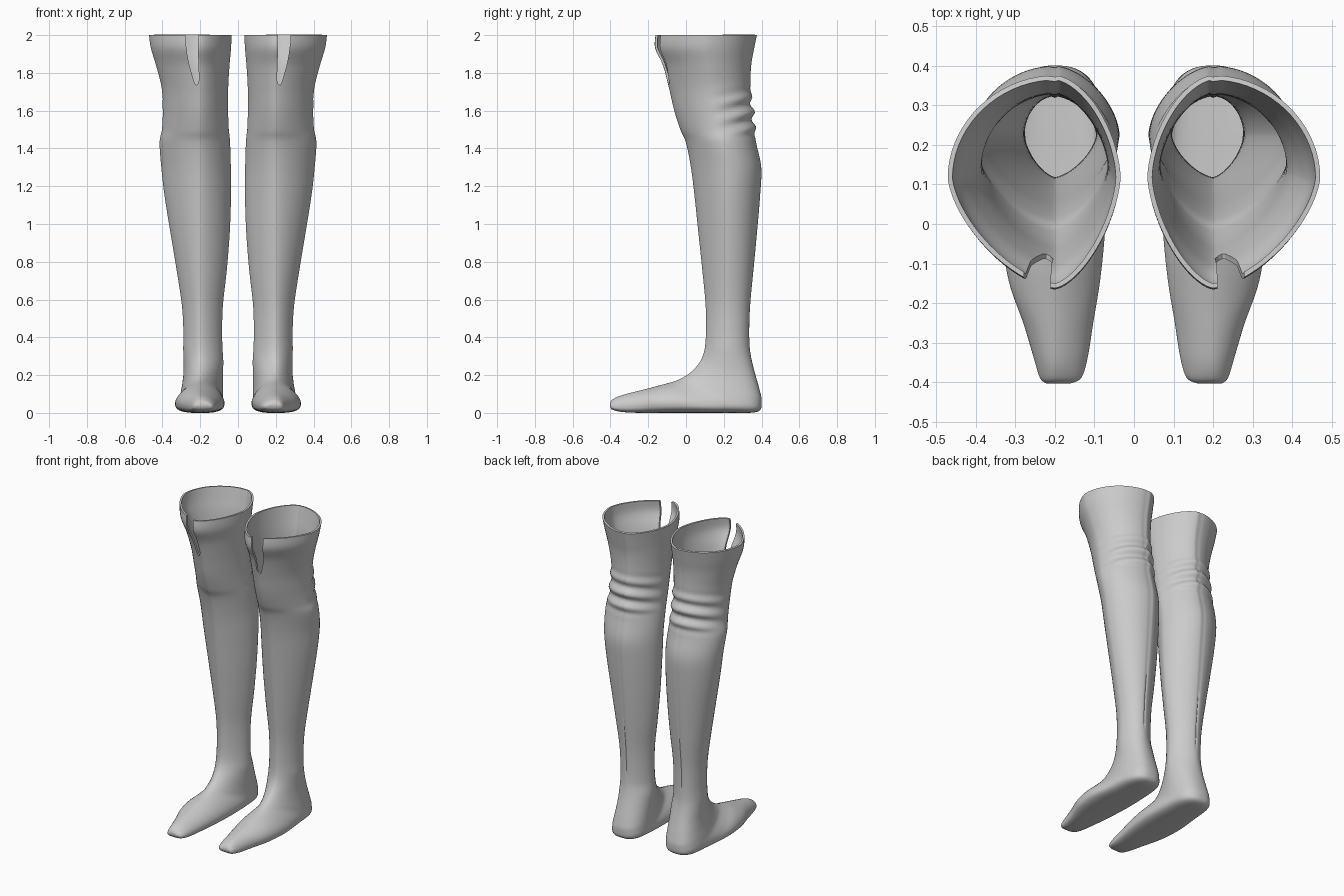
import bpy, bmesh, math

if "Cube" in bpy.data.objects:
    bpy.data.objects.remove(bpy.data.objects["Cube"])

N = 72      # points around each ring
CX = 0.2    # ridge line of the right boot

# shaft rings: z, front y, back y, inner x, outer x
SHAFT = [
    (2.00, -.162, .376, .034, .471), (1.93, -.163, .362, .037, .461),
    (1.84, -.122, .346, .045, .434), (1.72, -.090, .342, .052, .404),
    (1.60, -.062, .354, .053, .398), (1.50, -.030, .364, .048, .403),
    (1.43, .000, .372, .042, .415), (1.30, .026, .399, .038, .406),
    (1.15, .045, .393, .037, .389), (0.95, .066, .376, .044, .357),
    (0.75, .087, .357, .060, .324), (0.57, .104, .340, .080, .297),
    (0.43, .106, .335, .084, .289),
]
# foot rings fan from ankle to toe: top y, top z, bottom y, bottom z, inner x, outer x
FOOT = [
    (.099, .34, .338, .34, .082, .290), (.082, .285, .350, .27, .078, .288),
    (.055, .245, .368, .20, .079, .288), (.025, .215, .389, .125, .080, .294),
    (-.005, .194, .401, .060, .080, .302), (-.035, .178, .378, .006, .078, .310),
    (-.075, .163, .230, .0, .073, .320), (-.135, .147, .060, .0, .073, .333),
    (-.205, .128, -.100, .0, .085, .318), (-.285, .108, -.230, .0, .103, .280),
    (-.350, .090, -.330, .004, .117, .254), (-.390, .070, -.388, .016, .133, .238),
    (-.403, .052, -.403, .034, .160, .222),
]
KEYS = [(f, z, b, z, i, o) for z, f, b, i, o in SHAFT] + FOOT


def smooth_row(k, t):
    """Catmull-Rom blend between key rings."""
    p = [KEYS[min(max(k + j, 0), len(KEYS) - 1)] for j in (-1, 0, 1, 2)]
    return [0.5 * (2 * b + (c - a) * t + (2 * a - 5 * b + 4 * c - d) * t * t
                   + (3 * b - a - 3 * c + d) * t ** 3) for a, b, c, d in zip(*p)]


def ring(bm, row, pos):
    yt, zt, yb, zb, xi, xo = row
    foot = min(max((pos - 13) / 6, 0), 1)
    mid = 0.52 + 0.13 * foot                  # where the ring is widest
    verts = []
    for n in range(N):
        a = 2 * math.pi * n / N
        c, s = math.cos(a), math.sin(a)
        if s < 0:
            p = 1.55 + 0.2 * foot             # soft ridge along the front
        else:
            p = (1.95 if c > 0 else 1.7) * (1 - foot) + 2.9 * foot
        u = math.copysign(abs(c) ** (2 / p), c)
        v = math.copysign(abs(s) ** (2 / p), s)
        x = CX + u * ((xo - CX) if u > 0 else (CX - xi))
        f = mid + v * ((1 - mid) if v > 0 else mid)
        y, z = yt + (yb - yt) * f, zt + (zb - zt) * f
        # creased folds behind the knee
        back = min(max((v + 0.15) / 0.8, 0), 1)
        env = math.exp(-((z - 1.585) / 0.11) ** 4)
        wave = math.cos(2 * math.pi * (z - 1.595 + 0.05 * (1 - v)) / 0.085)
        k = 0.011 * wave * env * back
        y += k * max(v, 0.2)
        x += k * u * 0.6
        # pressed back seam
        if n == N // 4 and z > 0.4:
            y -= 0.004
        verts.append(bm.verts.new((x, y, max(z, 0))))
    return verts


def build_shell():
    bm = bmesh.new()
    rings = []
    for k in range(len(KEYS) - 1):
        steps = 10 if 2 <= k <= 5 else 5
        for j in range(steps):
            rings.append(ring(bm, smooth_row(k, j / steps), k + j / steps))
    rings.append(ring(bm, KEYS[-1], len(KEYS) - 1))
    for r, q in zip(rings, rings[1:]):
        for n in range(N):
            m = (n + 1) % N
            bm.faces.new((r[n], r[m], q[m], q[n]))
    bm.faces.new(rings[-1])
    bmesh.ops.recalc_face_normals(bm, faces=bm.faces)
    # an open shell needs a definite outward direction
    bm.faces.ensure_lookup_table()
    tip = bm.faces[-1]
    tip.normal_update()
    if tip.normal.y > 0:
        bmesh.ops.reverse_faces(bm, faces=bm.faces)
    return make_object("boots", bm)


def make_object(name, bm):
    me = bpy.data.meshes.new(name)
    bm.to_mesh(me)
    bm.free()
    ob = bpy.data.objects.new(name, me)
    bpy.context.collection.objects.link(ob)
    return ob


# curved slit at the top front
def build_slit():
    outline = [(.211, 2.1), (.211, 1.9), (.209, 1.82), (.205, 1.765), (.213, 1.742), (.222, 1.734),
               (.230, 1.745), (.246, 1.80), (.260, 1.85), (.269, 1.90), (.277, 1.96), (.281, 2.1)]
    bm = bmesh.new()
    face = bm.faces.new([bm.verts.new((x, -.4, z)) for x, z in outline])
    out = bmesh.ops.extrude_face_region(bm, geom=[face])
    moved = [g for g in out["geom"] if isinstance(g, bmesh.types.BMVert)]
    bmesh.ops.translate(bm, verts=moved, vec=(0, .5, 0))
    bmesh.ops.recalc_face_normals(bm, faces=bm.faces)
    ob = make_object("slit_cutter", bm)
    ob.hide_render = True
    return ob


boots = build_shell()
cutter = build_slit()
bpy.context.view_layer.objects.active = boots
boots.select_set(True)

# leather thickness, slit, and the matching left boot
wall = boots.modifiers.new("wall", 'SOLIDIFY')
wall.thickness = 0.012
wall.offset = -1
cut = boots.modifiers.new("slit", 'BOOLEAN')
cut.operation = 'DIFFERENCE'
cut.solver = 'EXACT'
cut.object = cutter
pair = boots.modifiers.new("pair", 'MIRROR')
pair.use_clip = False
pair.use_mirror_merge = False
for m in list(boots.modifiers):
    bpy.ops.object.modifier_apply(modifier=m.name)
bpy.data.objects.remove(cutter, do_unlink=True)
boots.select_set(True)
bpy.ops.object.shade_smooth_by_angle(angle=math.radians(40))
